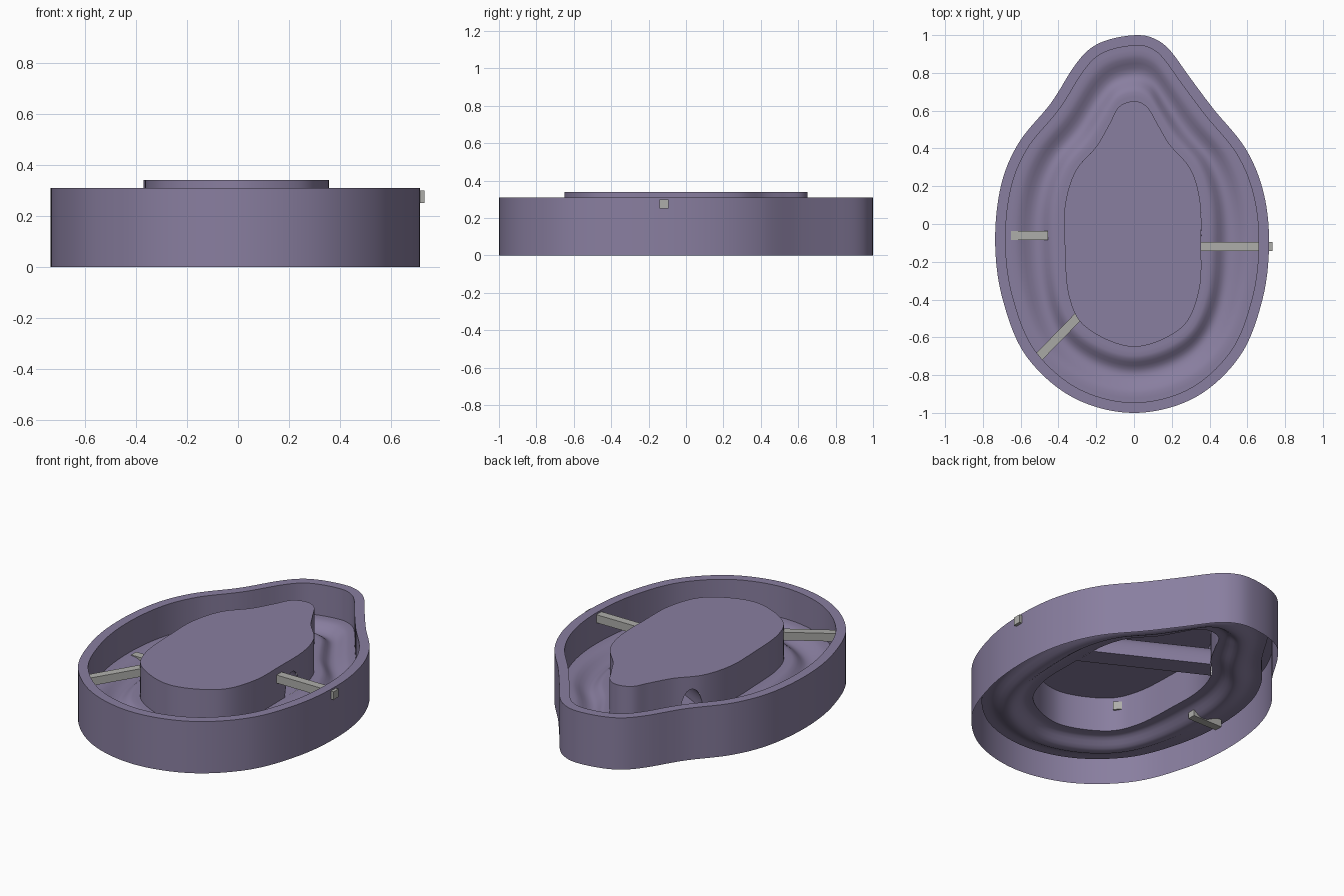
import bpy, bmesh, math
from mathutils import Vector

if "Cube" in bpy.data.objects:
    bpy.data.objects.remove(bpy.data.objects["Cube"])

N = 240  # samples round each outline


def material(name, rgb):
    m = bpy.data.materials.new(name)
    m.diffuse_color = (*rgb, 1)
    m.use_nodes = True
    m.node_tree.nodes["Principled BSDF"].inputs["Base Color"].default_value = m.diffuse_color
    return m


purple = material("purple", (0.25, 0.21, 0.35))
grey = material("grey", (0.42, 0.42, 0.40))


def smooth_outline(pts):
    """Closed smooth curve, resampled evenly, starting at the nose."""
    p = [Vector(q) for q in pts]
    n, dense = len(p), []
    for i in range(n):
        a, b, c, d = (p[(i + k - 1) % n] for k in range(4))
        for s in range(30):
            t = s / 30
            dense.append(0.5 * (2*b + (c-a)*t + (2*a-5*b+4*c-d)*t*t + (3*b-a-3*c+d)*t**3))
    dense.append(dense[0])
    dist = [0]
    for u, v in zip(dense, dense[1:]):
        dist.append(dist[-1] + (v - u).length)
    out, j = [], 0
    for k in range(N):
        target = dist[-1] * k / N
        while dist[j + 1] < target:
            j += 1
        f = (target - dist[j]) / (dist[j + 1] - dist[j])
        out.append(dense[j].lerp(dense[j + 1], f))
    return out


def inset(ring, w):
    out = []
    for i, p in enumerate(ring):
        t = (ring[(i + 1) % N] - ring[i - 1]).normalized()
        out.append(p + Vector((t.y, -t.x)) * w)
    return out


def make_object(name, bm, mat, smooth=True):
    bmesh.ops.recalc_face_normals(bm, faces=bm.faces)
    me = bpy.data.meshes.new(name)
    bm.to_mesh(me)
    bm.free()
    ob = bpy.data.objects.new(name, me)
    bpy.context.collection.objects.link(ob)
    me.materials.append(mat)
    if smooth:
        bpy.ops.object.select_all(action='DESELECT')
        ob.select_set(True)
        bpy.context.view_layer.objects.active = ob
        bpy.ops.object.shade_smooth_by_angle(angle=math.radians(35))
    return ob


def loft(bm, rings):
    for a, b in zip(rings, rings[1:]):
        n = len(a)
        for i in range(n):
            bm.faces.new((a[i], a[(i + 1) % n], b[(i + 1) % n], b[i]))


def add_ring(bm, ring, z):
    return [bm.verts.new((p.x, p.y, z[i] if isinstance(z, list) else z)) for i, p in enumerate(ring)]


# Outlines, clockwise from the nose
outer = smooth_outline([
    (0.02, 1.0), (.11, .98), (.19, .92), (.3, .77), (.42, .61), (.59, .4), (.685, .17),
    (.715, -.1), (.68, -.4), (.56, -.7), (.32, -.92), (0, -1.0), (-.32, -.92), (-.57, -.7),
    (-.695, -.4), (-.735, -.1), (-.705, .2), (-.61, .43), (-.44, .64), (-.32, .83),
    (-.23, .93), (-.12, .98)])
core = smooth_outline([
    (0, .65), (.07, .62), (.13, .52), (.19, .42), (.3, .29), (.35, .12), (.355, -.1),
    (.345, -.35), (.25, -.55), (0, -.65), (-.25, -.55), (-.345, -.38), (-.367, -.1),
    (-.365, .1), (-.31, .28), (-.2, .41), (-.13, .53), (-.08, .62)])
inner = inset(outer, 0.055)

# Outer wall, rim, inner wall and grooved channel floor
FOOT, LOW, EDGE = 0.135, 0.085, 0.125
bm = bmesh.new()
rings = [add_ring(bm, outer, 0), add_ring(bm, outer, .31),
         add_ring(bm, inner, .31), add_ring(bm, inner, EDGE)]
for t in (.92, .84, .76, .68, .6, .52, .46, .4, .34, .28, .22, .16, .08, 0):
    if t > .5:
        s, end = min(1, (t - .5) / .35), EDGE
    else:
        s, end = min(1, (.46 - min(t, .46)) / .3), FOOT
    z = LOW + (end - LOW) * s * s * (3 - 2 * s)
    rings.append(add_ring(bm, [c.lerp(o, t) for c, o in zip(core, inner)], z))
loft(bm, rings)
make_object("tray_with_channel", bm, purple)

# Raised island with two arched openings in its wall
ARCH_W, ARCH_H = .06, .13
gates = [min(core, key=lambda p: (p - Vector(g)).length) for g in ((-.28, .33), (.355, .0))]
axis = (gates[1] - gates[0]).normalized()
side = Vector((-axis.y, axis.x))
foot = []
for p in core:
    d = min((abs((p - g).dot(side)) if (p - g).length < .2 else 9) for g in gates) / ARCH_W
    foot.append(FOOT + (ARCH_H * math.sqrt(1 - d * d) if d < 1 else 0))
bm = bmesh.new()
top = add_ring(bm, core, .34)
loft(bm, [add_ring(bm, core, foot), top])
bm.faces.new(top)
make_object("island", bm, purple)

# Tunnel joining the two openings, ends trimmed to the island's wall
bm = bmesh.new()
sections = []
for g in gates:
    near = [p for p in core if (p - g).length < .2]
    row = []
    for k in range(17):
        ang = math.pi * k / 16
        off = ARCH_W * math.cos(ang)
        q = min(near, key=lambda p: abs((p - g).dot(side) - off))
        q = g + side * off + axis * (q - g).dot(axis)
        row.append(bm.verts.new((q.x, q.y, FOOT + ARCH_H * math.sin(ang))))
    sections.append(row)
loft(bm, sections)
make_object("tunnel", bm, purple)


def beam(name, p, q, w=.048):
    p, q = Vector(p), Vector(q)
    d = q - p
    bm = bmesh.new()
    bmesh.ops.create_cube(bm, size=1)
    s = Vector((-d.y, d.x, 0)).normalized() * w
    for v in bm.verts:
        c = v.co.copy()
        v.co = (p + q) / 2 + d * c.x + s * c.y + Vector((0, 0, w * c.z))
    make_object(name, bm, grey, smooth=False)


# Square bars across the channel
beam("right_bar", (.35, -.118, .275), (.732, -.118, .275))
beam("front_left_bar", (-.51, -.71, .25), (-.295, -.49, .285))
beam("left_bar", (-.65, -.06, .105), (-.455, -.06, .105))
